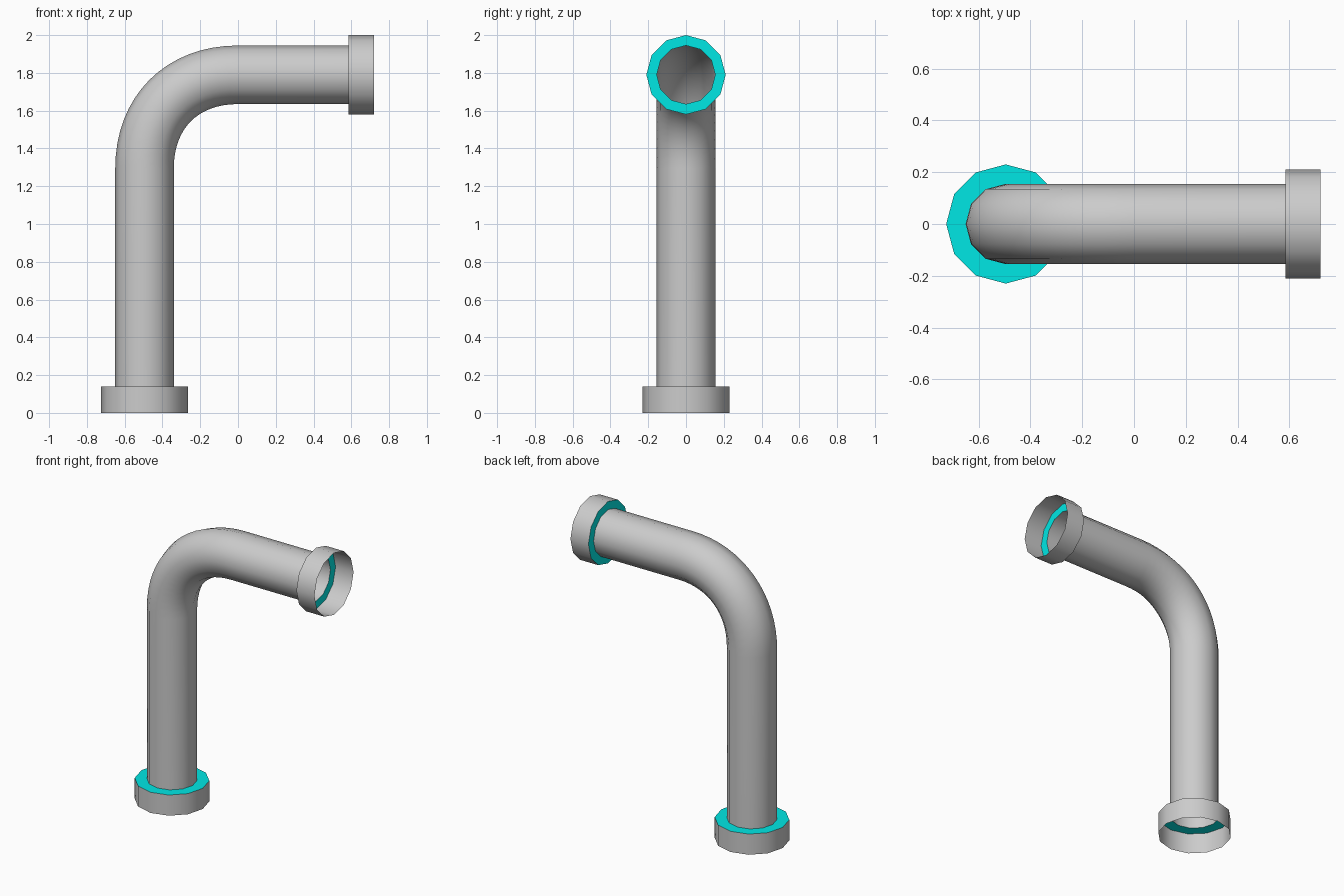
import bpy, bmesh
from math import sin, cos, pi, radians
from mathutils import Vector
from mathutils.geometry import interpolate_bezier

if "Cube" in bpy.data.objects:
    bpy.data.objects.remove(bpy.data.objects["Cube"])

SIDES = 12
PIPE_R = 0.155
AX, AZ = -0.495, 1.79      # x of the upright run, z of the level run

cyan = bpy.data.materials.new("cyan")
cyan.diffuse_color = (0.0, 0.8, 0.78, 1.0)
cyan.use_nodes = True
cyan.node_tree.nodes["Principled BSDF"].inputs["Base Color"].default_value = cyan.diffuse_color


def loft(name, rings, material=None):
    """Skin open 12-sided rings given as (centre, direction, radius)."""
    bm = bmesh.new()
    loops = []
    for centre, direction, radius in rings:
        d = Vector(direction).normalized()
        side = Vector((0, 1, 0))
        up = side.cross(d)
        loops.append([bm.verts.new(Vector(centre) + radius * (
            cos(2 * pi * i / SIDES) * up + sin(2 * pi * i / SIDES) * side))
            for i in range(SIDES)])
    for a, b in zip(loops, loops[1:]):
        for i in range(SIDES):
            j = (i + 1) % SIDES
            bm.faces.new((a[i], b[i], b[j], a[j]))
    # outward side follows the travel direction
    bmesh.ops.reverse_faces(bm, faces=bm.faces[:])
    mesh = bpy.data.meshes.new(name)
    bm.to_mesh(mesh)
    bm.free()
    obj = bpy.data.objects.new(name, mesh)
    bpy.context.collection.objects.link(obj)
    mesh.shade_smooth()
    mesh.set_sharp_from_angle(angle=radians(40))
    if material:
        mesh.materials.append(material)
    return obj


# Bent pipe: upright run, rounded elbow, level run
bend_start, bend_end = Vector((AX, 0, 1.295)), Vector((0, 0, AZ))
k = 0.6 * 0.495
path = [Vector((AX, 0, 0.14)), Vector((AX, 0, 0.22))]
path += interpolate_bezier(bend_start, bend_start + Vector((0, 0, k)),
                           bend_end - Vector((k, 0, 0)), bend_end, 17)
path += [Vector((0.585, 0, AZ))]
rings = []
for i, p in enumerate(path):
    if p.z <= 1.296:
        d = Vector((0, 0, 1))
    elif p.x >= -0.001:
        d = Vector((1, 0, 0))
    else:
        d = path[i + 1] - path[i - 1]
    rings.append((p, d, PIPE_R))
loft("bent_pipe", rings)


# End collars: open grey sleeve with a cyan ring joining it to the pipe
def collar(name, inner, outer, radius):
    inner, outer = Vector(inner), Vector(outer)
    d = outer - inner
    loft(name + "_sleeve", [(inner, d, radius), (outer, d, radius)])
    loft(name + "_ring", [(inner, d, PIPE_R), (inner, d, radius)], cyan)


collar("bottom_collar", (AX, 0, 0.14), (AX, 0, 0), 0.23)
collar("side_collar", (0.585, 0, AZ), (0.72, 0, AZ), 0.21)
